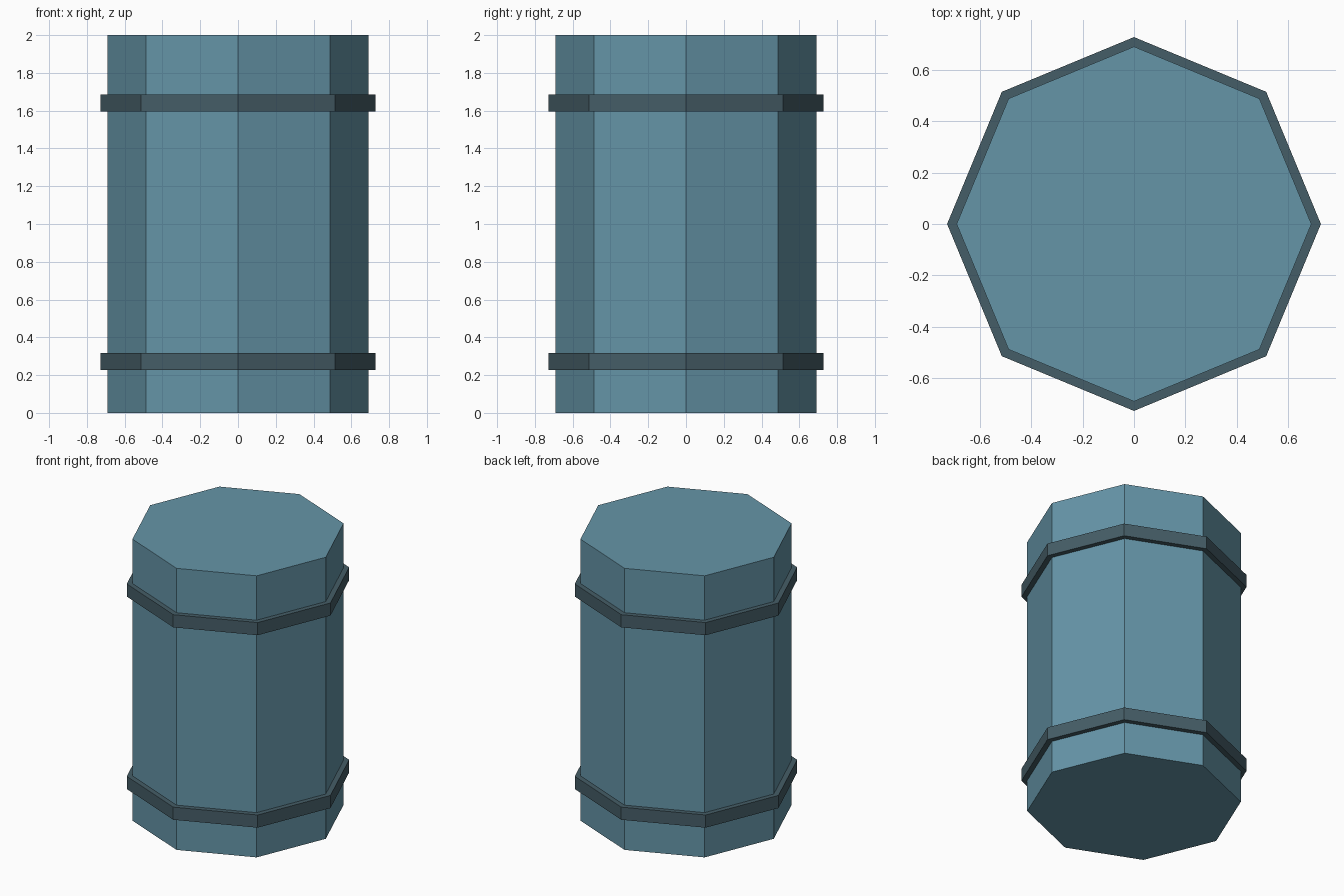
import bpy

if "Cube" in bpy.data.objects:
    bpy.data.objects.remove(bpy.data.objects["Cube"])

SIDES = 8


def material(name, color):
    mat = bpy.data.materials.new(name)
    mat.diffuse_color = (*color, 1)
    mat.use_nodes = True
    mat.node_tree.nodes["Principled BSDF"].inputs["Base Color"].default_value = mat.diffuse_color
    return mat


def prism(name, radius, z_low, z_high, mat):
    bpy.ops.mesh.primitive_cylinder_add(
        vertices=SIDES, radius=radius, depth=z_high - z_low,
        location=(0, 0, (z_low + z_high) / 2))
    obj = bpy.context.object
    obj.name = name
    obj.data.materials.append(mat)
    return obj


blue = material("blue_paint", (0.13, 0.30, 0.39))
dark = material("dark_metal", (0.06, 0.11, 0.135))

# Eight-sided drum body
prism("barrel_body", 0.69, 0, 2, blue)

# Two raised hoops
for name, z in (("lower_hoop", 0.273), ("upper_hoop", 1.64)):
    prism(name, 0.727, z - 0.045, z + 0.045, dark)
